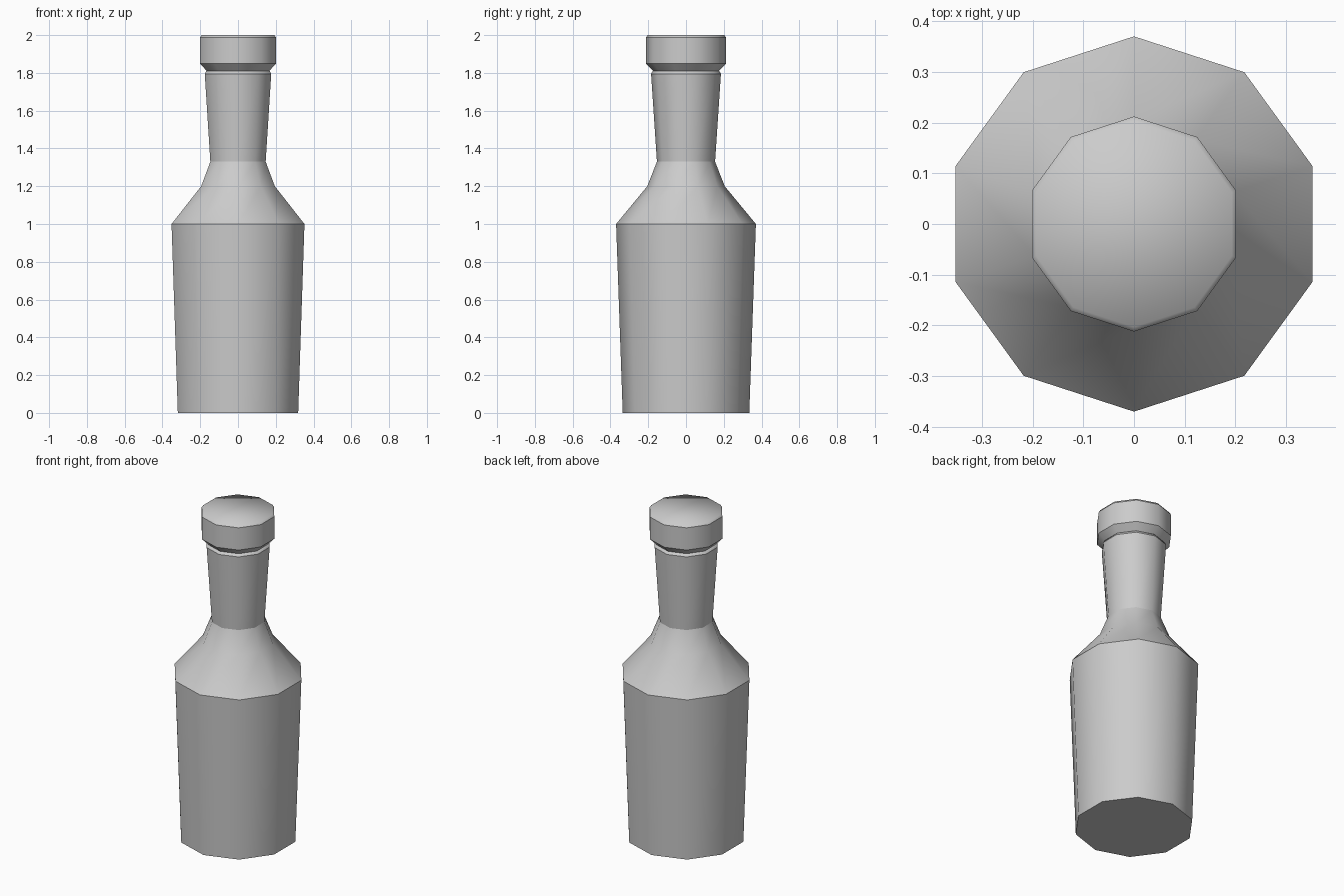
import bpy
import bmesh
from math import cos, sin, pi

SIDES = 10

cube = bpy.data.objects.get("Cube")
if cube:
    bpy.data.objects.remove(cube, do_unlink=True)

grey = bpy.data.materials.new("light_grey")
grey.use_nodes = True
colour = (0.6, 0.6, 0.6, 1)
grey.diffuse_color = colour
grey.node_tree.nodes["Principled BSDF"].inputs["Base Color"].default_value = colour


def lathe(name, profile):
    """Revolve (radius, height, sharp) rows, with a corner towards +y."""
    bm = bmesh.new()
    rings = []
    for radius, z, sharp in profile:
        angles = [pi / 2 + 2 * pi * i / SIDES for i in range(SIDES)]
        rings.append([bm.verts.new((radius * cos(a), radius * sin(a), z)) for a in angles])
    for low, high in zip(rings, rings[1:]):
        for i in range(SIDES):
            j = (i + 1) % SIDES
            bm.faces.new((low[i], low[j], high[j], high[i]))
    bm.faces.new(rings[0][::-1])
    bm.faces.new(rings[-1])
    for face in bm.faces:
        face.smooth = True
    for ring, row in zip(rings, profile):
        if row[2]:
            for i in range(SIDES):
                bm.edges.get((ring[i], ring[(i + 1) % SIDES])).smooth = False
    mesh = bpy.data.meshes.new(name)
    bm.to_mesh(mesh)
    bm.free()
    mesh.materials.append(grey)
    obj = bpy.data.objects.new(name, mesh)
    bpy.context.collection.objects.link(obj)
    return obj


# Tapered body, sloping shoulder and flared neck
lathe("bottle_body", [
    (0.335, 0.0, True),
    (0.37, 1.0, True),
    (0.205, 1.2, False),
    (0.154, 1.33, True),
    (0.185, 1.795, True),
    (0.176, 1.81, False),
])

# Stopper with a conical underside and a softened top rim
lathe("stopper", [
    (0.172, 1.808, True),
    (0.212, 1.85, True),
    (0.212, 1.987, True),
    (0.203, 2.0, False),
])
